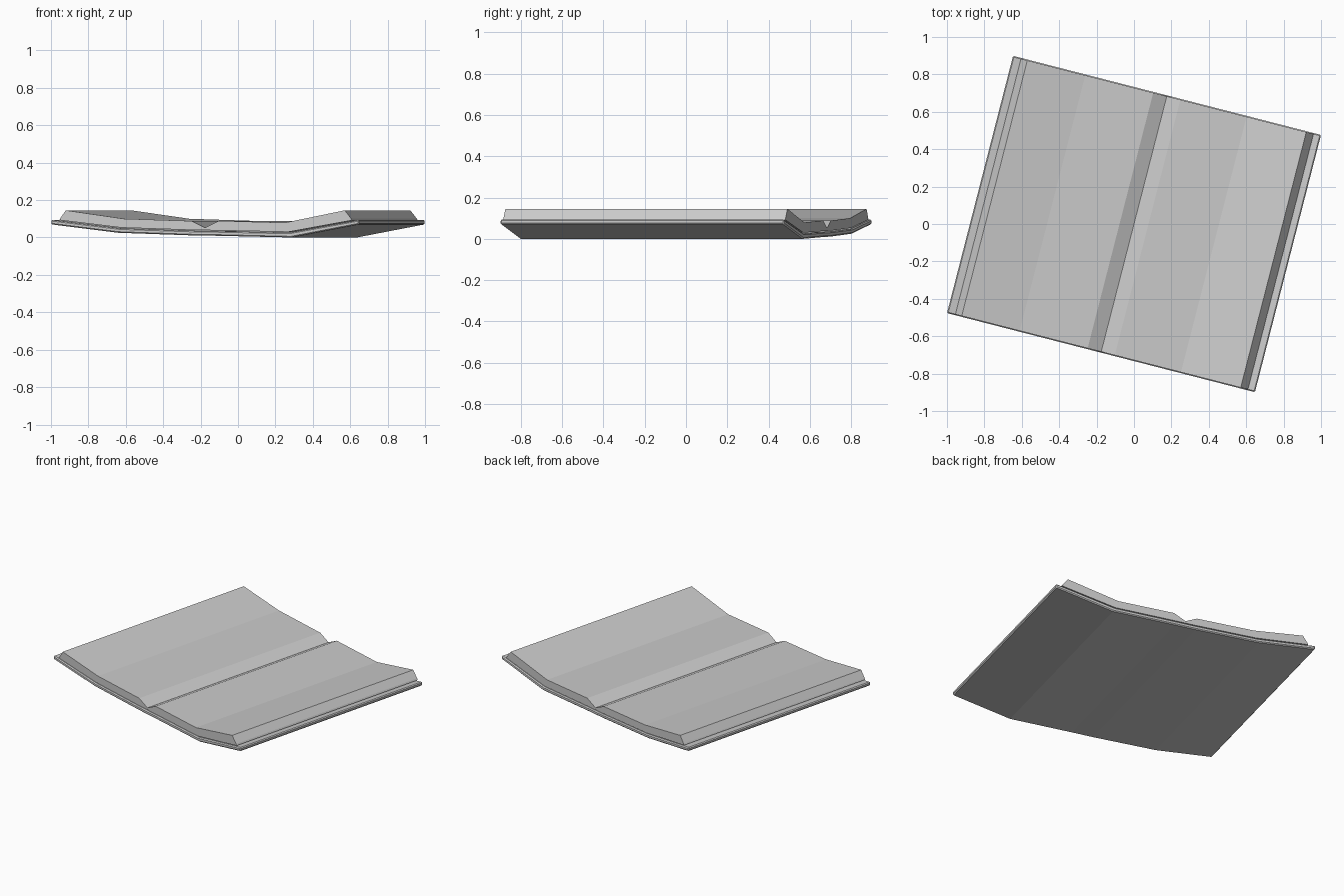
import bpy, bmesh, math

if "Cube" in bpy.data.objects:
    bpy.data.objects.remove(bpy.data.objects["Cube"])

ANGLE = math.radians(-14.4)


def extrude_profile(name, points, depth, bevel):
    """Extrude a closed (u, z) outline along the spine direction."""
    bm = bmesh.new()
    face = bm.faces.new([bm.verts.new((u, -depth / 2, z)) for u, z in points])
    ext = bmesh.ops.extrude_face_region(bm, geom=[face])
    verts = [g for g in ext["geom"] if isinstance(g, bmesh.types.BMVert)]
    bmesh.ops.translate(bm, verts=verts, vec=(0, depth, 0))
    bmesh.ops.recalc_face_normals(bm, faces=bm.faces)
    mesh = bpy.data.meshes.new(name)
    bm.to_mesh(mesh)
    bm.free()
    obj = bpy.data.objects.new(name, mesh)
    bpy.context.collection.objects.link(obj)
    obj.rotation_euler.z = ANGLE
    if bevel:
        mod = obj.modifiers.new("edge_bevel", "BEVEL")
        mod.width = bevel
        mod.segments = 1
        mod.limit_method = 'ANGLE'
        mod.angle_limit = math.radians(50)
    return obj


# underside of the open cover, sagging towards the spine
under = [(-0.85, 0.07), (-0.48, 0.025), (-0.07, 0.011), (0.07, 0.009),
         (0.475, 0.0), (0.85, 0.07)]
cover_top = [(-0.85, 0.094), (-0.47, 0.049), (-0.07, 0.036), (0.07, 0.034),
             (0.465, 0.026), (0.85, 0.094)]
extrude_profile("book_cover", under + cover_top[::-1], 1.42, 0.006)

# page block bottom sits on the cover, top surface has a centre gutter
page_bottom = [(-0.805, 0.093), (-0.465, 0.053), (-0.07, 0.040), (0.0, 0.039),
               (0.07, 0.038), (0.46, 0.030), (0.81, 0.092)]
page_top = [(-0.80, 0.102), (-0.77, 0.145), (-0.45, 0.10), (-0.075, 0.088),
            (0.0, 0.052), (0.075, 0.089), (0.44, 0.079), (0.77, 0.145),
            (0.805, 0.102)]
extrude_profile("page_block", page_bottom + page_top[::-1], 1.41, 0)
